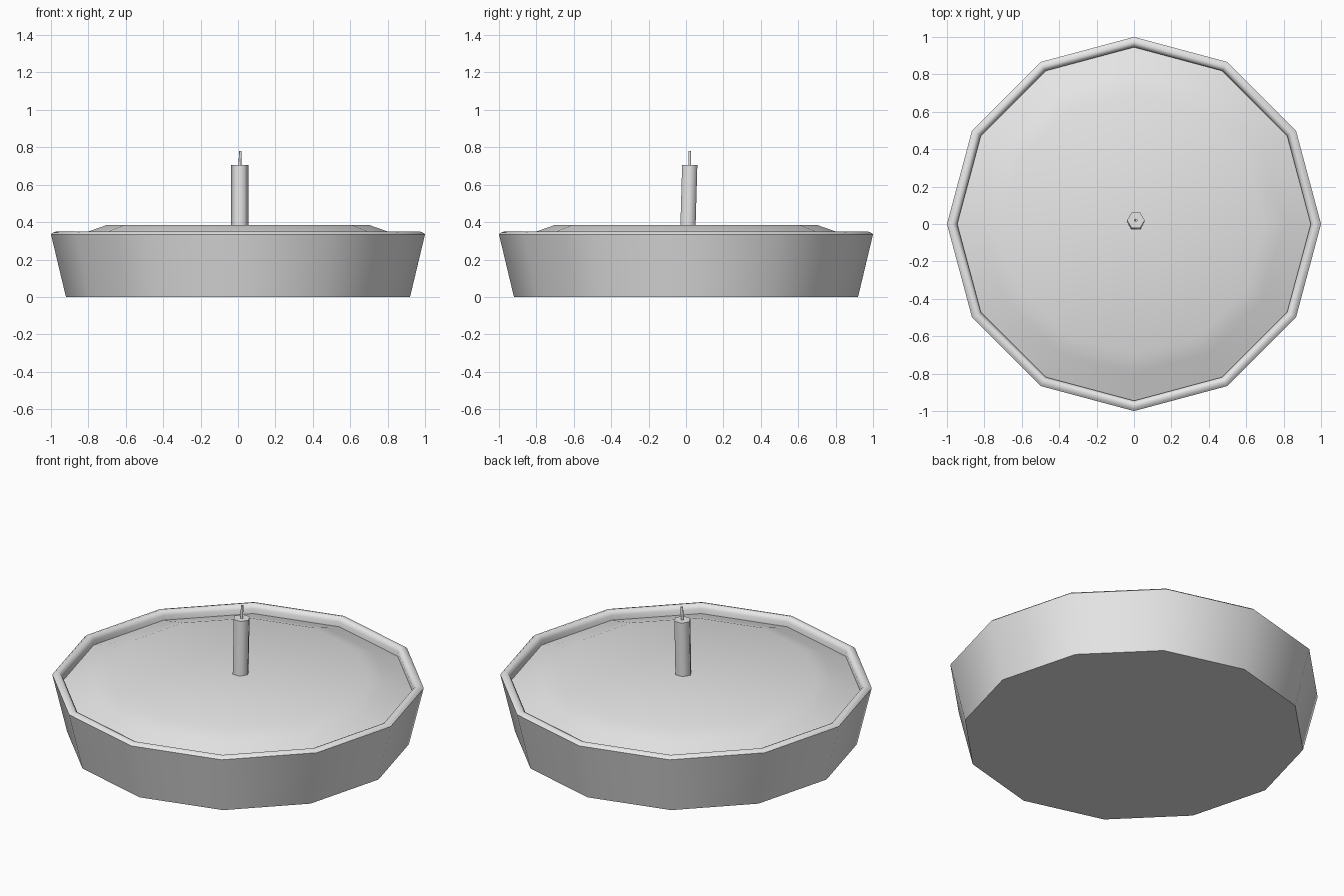
import bpy, bmesh, math

cube = bpy.data.objects.get("Cube")
if cube:
    bpy.data.objects.remove(cube, do_unlink=True)

grey = bpy.data.materials.new("plain grey")
grey.use_nodes = True
grey.diffuse_color = (0.8, 0.8, 0.8, 1)
grey.node_tree.nodes["Principled BSDF"].inputs["Base Color"].default_value = (0.8, 0.8, 0.8, 1)


def lathe(name, profile, sides, start=(0, 0), lean=(0, 0), angle=40):
    """Stack rings of (radius, height) about a leaning axis and cap both ends."""
    bm = bmesh.new()
    z0, z1 = profile[0][1], profile[-1][1]
    rings = []
    for r, z in profile:
        t = (z - z0) / (z1 - z0)
        cx, cy = (s + d * t for s, d in zip(start, lean))
        turns = [2 * math.pi * i / sides for i in range(sides)]
        rings.append([bm.verts.new((cx + r * math.cos(a), cy + r * math.sin(a), z)) for a in turns])
    for low, high in zip(rings, rings[1:]):
        for i in range(sides):
            j = (i + 1) % sides
            bm.faces.new((low[i], low[j], high[j], high[i]))
    bm.faces.new(rings[0][::-1])
    bm.faces.new(rings[-1])
    mesh = bpy.data.meshes.new(name)
    bm.to_mesh(mesh)
    bm.free()
    mesh.materials.append(grey)
    obj = bpy.data.objects.new(name, mesh)
    bpy.context.collection.objects.link(obj)
    bpy.ops.object.select_all(action="DESELECT")
    obj.select_set(True)
    bpy.context.view_layer.objects.active = obj
    bpy.ops.object.shade_smooth_by_angle(angle=math.radians(angle))
    return obj


# Flared dish with a rounded lip, closed inside by a low recessed floor
lathe("dish", [(0.92, 0), (1.0, 0.335), (0.988, 0.345), (0.97, 0.35),
               (0.955, 0.343), (0.945, 0.325), (0.945, 0.27), (0.9, 0.27)], 12, angle=50)

# Gently raised filling inside the lip
lathe("filling", [(0.95, 0.28), (0.95, 0.295), (0.8, 0.35), (0.7, 0.385)], 12)

# Slightly leaning post and its thin tip
lathe("post", [(0.047, 0.36), (0.047, 0.705)], 6, (0.01, 0.01), (0, 0.01), 65)
lathe("post_tip", [(0.009, 0.69), (0.007, 0.78)], 6, (0.01, 0.02), (0.003, 0), 65)
